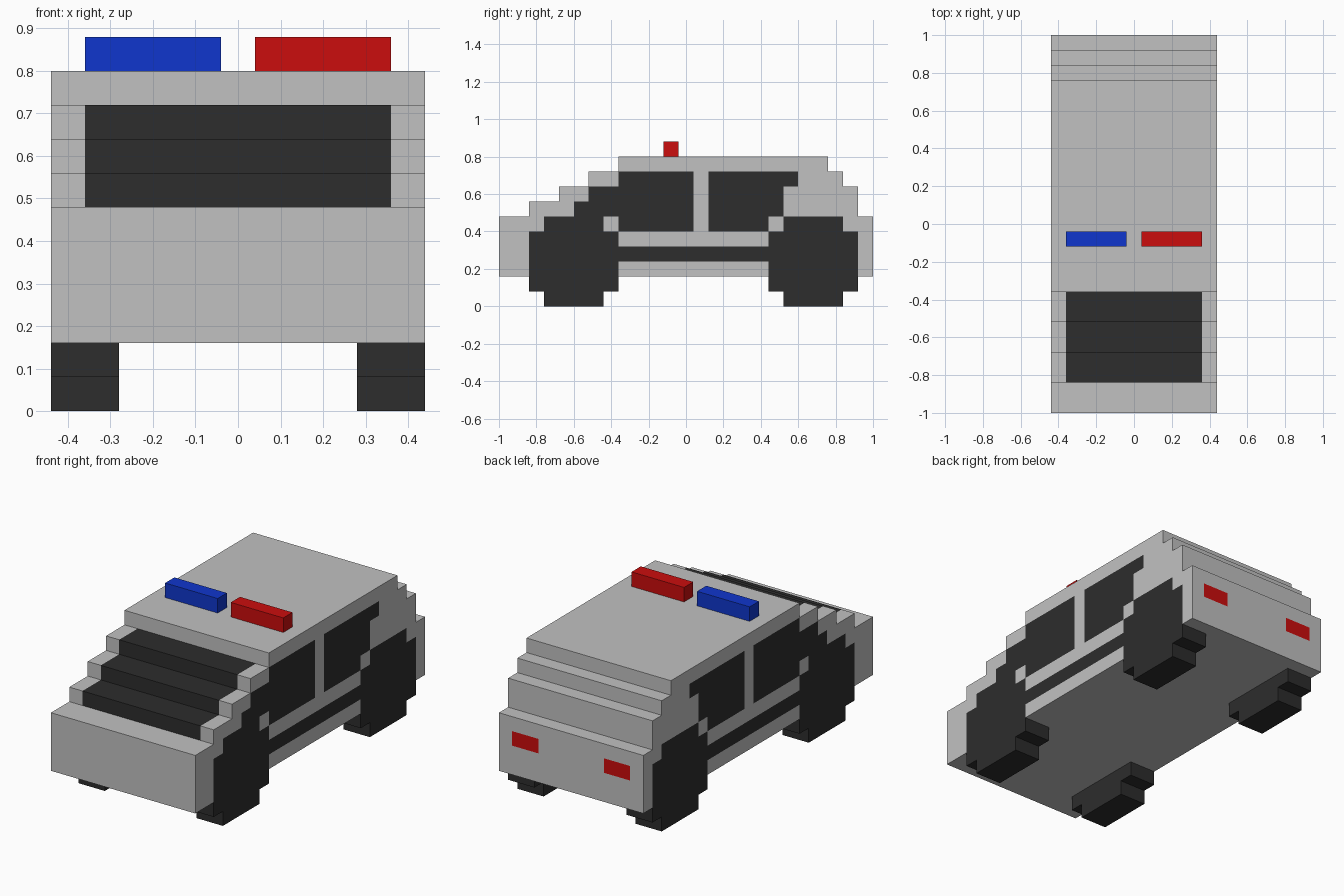
import bpy, bmesh

if "Cube" in bpy.data.objects:
    bpy.data.objects.remove(bpy.data.objects["Cube"])

V = 0.08  # size of one block


def material(name, rgb):
    m = bpy.data.materials.new(name)
    m.diffuse_color = (*rgb, 1)
    m.use_nodes = True
    m.node_tree.nodes["Principled BSDF"].inputs["Base Color"].default_value = m.diffuse_color
    return m


GREY = material("light grey paint", (0.535, 0.535, 0.535))
DARK = material("dark grey", (0.026, 0.026, 0.026))
RED = material("red light", (0.597, 0.004, 0.004))
BLUE = material("blue light", (0.005, 0.037, 0.61))


def extrude_profile(profile, x0, x1):
    """Solid from a (y, z) outline swept along x."""
    bm = bmesh.new()
    face = bm.faces.new([bm.verts.new((x0, y, z)) for y, z in profile])
    ext = bmesh.ops.extrude_face_region(bm, geom=[face])["geom"]
    verts = [g for g in ext if isinstance(g, bmesh.types.BMVert)]
    bmesh.ops.translate(bm, vec=(x1 - x0, 0, 0), verts=verts)
    bmesh.ops.recalc_face_normals(bm, faces=bm.faces[:])
    return bm


def finish(bm, name, *mats):
    mesh = bpy.data.meshes.new(name)
    bm.to_mesh(mesh)
    bm.free()
    for m in mats:
        mesh.materials.append(m)
    ob = bpy.data.objects.new(name, mesh)
    bpy.context.collection.objects.link(ob)
    return ob


def drop_faces(bm, z, nz):
    """Remove hidden contact faces at a given height."""
    hidden = [f for f in bm.faces if f.normal.z * nz > 0.9
              and abs(f.calc_center_median().z - z) < 1e-4]
    bmesh.ops.delete(bm, geom=hidden, context='FACES')


# Body: stepped side profile, swept across the width
outline = [(-1, .16), (-1, .48), (-.84, .48), (-.84, .56), (-.68, .56), (-.68, .64),
           (-.52, .64), (-.52, .72), (-.36, .72), (-.36, .80), (.76, .80), (.76, .72),
           (.84, .72), (.84, .64), (.92, .64), (.92, .48), (1, .48), (1, .16)]
body = extrude_profile(outline, -.44, .44)

# Painted side areas: y range, z range
side_dark = [
    (-.36, .04, .40, .72), (-.52, -.36, .56, .64), (-.60, -.36, .48, .56),  # front window
    (.12, .44, .40, .48), (.12, .52, .48, .64), (.12, .60, .64, .72),       # rear window
    (-.36, .44, .24, .32),                                                  # stripe
]
for yc in (-.60, .68):                                                      # wheel discs
    side_dark += [(yc - .24, yc + .24, .16, .40), (yc - .16, yc + .16, .40, .48)]

# Cut the body along the block grid so the painted areas have clean edges
cuts = [((0, -1 + V * i, 0), (0, 1, 0)) for i in range(1, 25)]
cuts += [((0, 0, V * i), (0, 0, 1)) for i in range(3, 10)]
cuts += [((x, 0, 0), (1, 0, 0)) for x in (-.36, -.20, .20, .36)]
for co, no in cuts:
    bmesh.ops.bisect_plane(body, geom=body.verts[:] + body.edges[:] + body.faces[:],
                           dist=1e-5, plane_co=co, plane_no=no)
body.normal_update()
for f in body.faces:
    c, n = f.calc_center_median(), f.normal
    if abs(n.x) > .9:
        if any(a < c.y < b and d < c.z < e for a, b, d, e in side_dark):
            f.material_index = 1
    elif abs(c.x) < .36:
        # windscreen steps
        if -.85 < c.y < -.37 and .48 < c.z < .73 and (n.z > .9 or n.y < -.9) \
                and not (n.z > .9 and c.z < .5):
            f.material_index = 1
        # tail lights
        if n.y > .9 and c.y > .99 and abs(c.x) > .20 and .32 < c.z < .40:
            f.material_index = 2
finish(body, "car_body", GREY, DARK, RED)

# Wheels: the parts below the body
for end, yc in (("front", -.60), ("rear", .68)):
    for side, x0 in (("left", -.44), ("right", .28)):
        prof = [(yc - .24, .16), (yc - .24, .08), (yc - .16, .08), (yc - .16, 0),
                (yc + .16, 0), (yc + .16, .08), (yc + .24, .08), (yc + .24, .16)]
        wheel = extrude_profile(prof, x0, x0 + .16)
        drop_faces(wheel, .16, 1)
        finish(wheel, f"{end}_{side}_wheel", DARK)

# Roof lights
for name, x0, mat in (("blue_roof_light", -.36, BLUE), ("red_roof_light", .04, RED)):
    bar = extrude_profile([(-.12, .80), (-.12, .88), (-.04, .88), (-.04, .80)], x0, x0 + .32)
    drop_faces(bar, .80, -1)
    finish(bar, name, mat)
